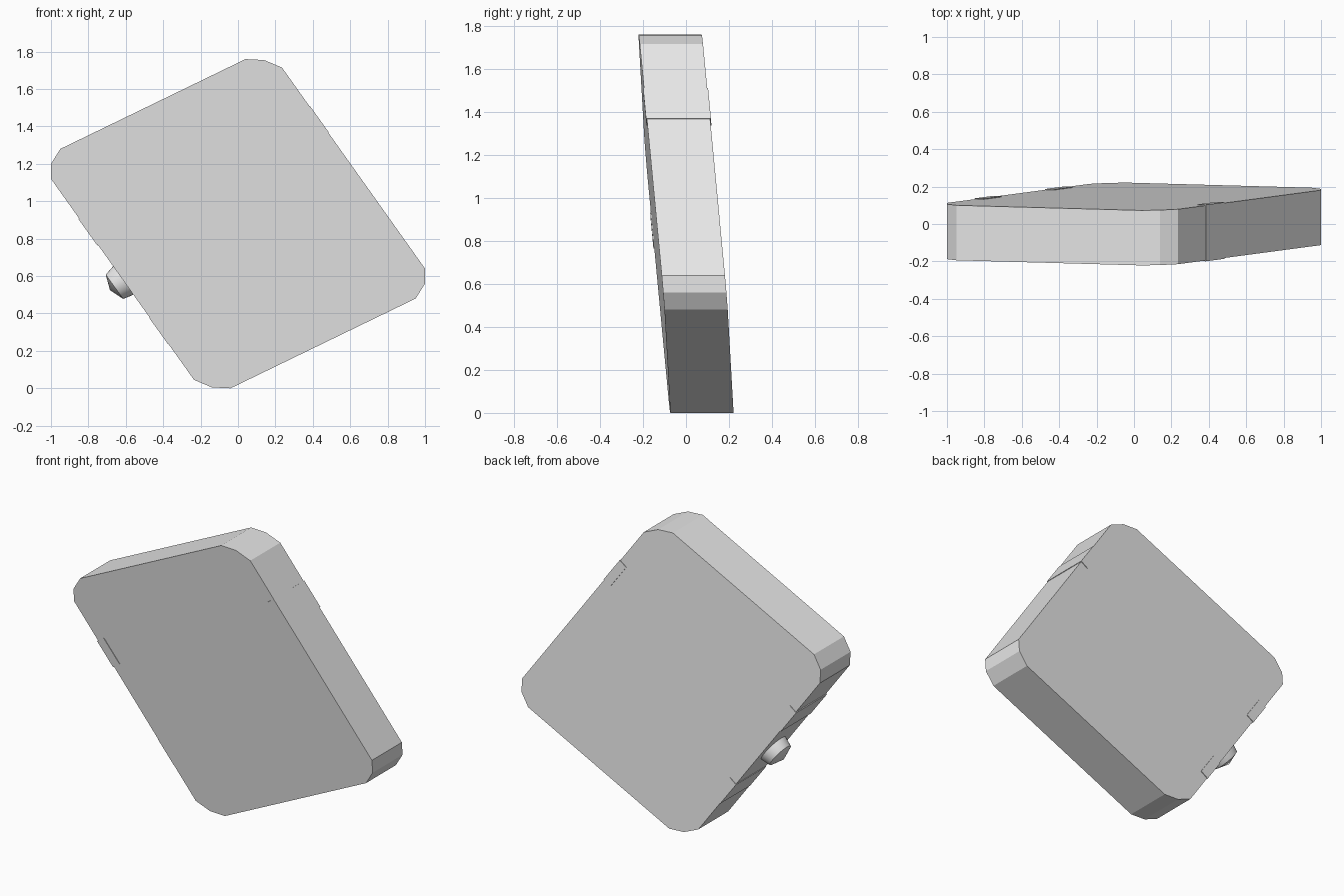
import bpy, bmesh, math
from mathutils import Vector

if "Cube" in bpy.data.objects:
    bpy.data.objects.remove(bpy.data.objects["Cube"], do_unlink=True)

HEIGHT = 1.76
HALF_DEPTH = 0.147

grey = bpy.data.materials.new("light grey")
grey.use_nodes = True
grey.diffuse_color = (0.8, 0.8, 0.8, 1)
grey.node_tree.nodes["Principled BSDF"].inputs["Base Color"].default_value = grey.diffuse_color


def opposite(p):
    """Point mirrored through the centre of the slab."""
    return (-p[0], HEIGHT - p[1])


def lean(x, z):
    """Depth of the slab's middle plane, which leans back and turns slightly."""
    return 0.0137 * x - 0.0851 * (z - HEIGHT / 2)


# Lower left long edge: start, direction and outward normal
EDGE_START = Vector((-1.0, 1.12))
ALONG = Vector((0.77, -1.075)).normalized()
OUT = Vector((ALONG.y, -ALONG.x))


def on_edge(t, s):
    return tuple(EDGE_START + ALONG * t + OUT * s)


def finish(name, bm):
    bmesh.ops.recalc_face_normals(bm, faces=bm.faces)
    mesh = bpy.data.meshes.new(name)
    bm.to_mesh(mesh)
    bm.free()
    mesh.materials.append(grey)
    obj = bpy.data.objects.new(name, mesh)
    bpy.context.collection.objects.link(obj)
    return obj


def slab(name, outline, front, back):
    """Extrude an x-z outline in y, following the lean."""
    bm = bmesh.new()
    face = bm.faces.new([bm.verts.new((x, lean(x, z) - front, z)) for x, z in outline])
    result = bmesh.ops.extrude_face_region(bm, geom=[face], use_keep_orig=True)
    moved = [v for v in result["geom"] if isinstance(v, bmesh.types.BMVert)]
    bmesh.ops.translate(bm, verts=moved, vec=(0, front + back, 0))
    return finish(name, bm)


# Body: slab with faceted round corners
half = [(-0.04, 0), (-0.14, 0.005), (-0.235, 0.045),
        (-1.0, 1.12), (-1.0, 1.2), (-0.95, 1.28)]
slab("body", half + [opposite(p) for p in half], HALF_DEPTH, HALF_DEPTH)


# Clips: thin bands wrapped around the long edges
def clip(name, t, front, flip=False):
    corners = [on_edge(t, 0.006), on_edge(t + 0.173, 0.006),
               on_edge(t + 0.173, -0.05), on_edge(t, -0.05)]
    if flip:
        corners = [opposite(p) for p in corners]
    slab(name, corners, front, HALF_DEPTH + 0.004)


clip("right_upper_clip", 0.26, HALF_DEPTH + 0.004)
clip("right_lower_clip", 0.91, HALF_DEPTH - 0.001)
clip("left_upper_clip", 0.893, HALF_DEPTH + 0.004, flip=True)

# Knob: turned button with a shallow cone cap
bm = bmesh.new()
profile = [bm.verts.new(p) for p in [(0.093, 0, -0.02), (0.093, 0, 0.005), (0.08, 0, 0.06), (0, 0, 0.09)]]
edges = [bm.edges.new(pair) for pair in zip(profile, profile[1:])]
bmesh.ops.spin(bm, geom=profile + edges, cent=(0, 0, 0), axis=(0, 0, 1),
               angle=math.tau, steps=32)
bmesh.ops.remove_doubles(bm, verts=bm.verts, dist=0.0005)
knob = finish("knob", bm)
x, z = on_edge(0.667, 0)
knob.location = (x, lean(x, z), z)
knob.rotation_euler = Vector((OUT.x, 0, OUT.y)).to_track_quat("Z", "Y").to_euler()
bpy.ops.object.select_all(action="DESELECT")
knob.select_set(True)
bpy.context.view_layer.objects.active = knob
bpy.ops.object.shade_smooth_by_angle(angle=math.radians(30))
